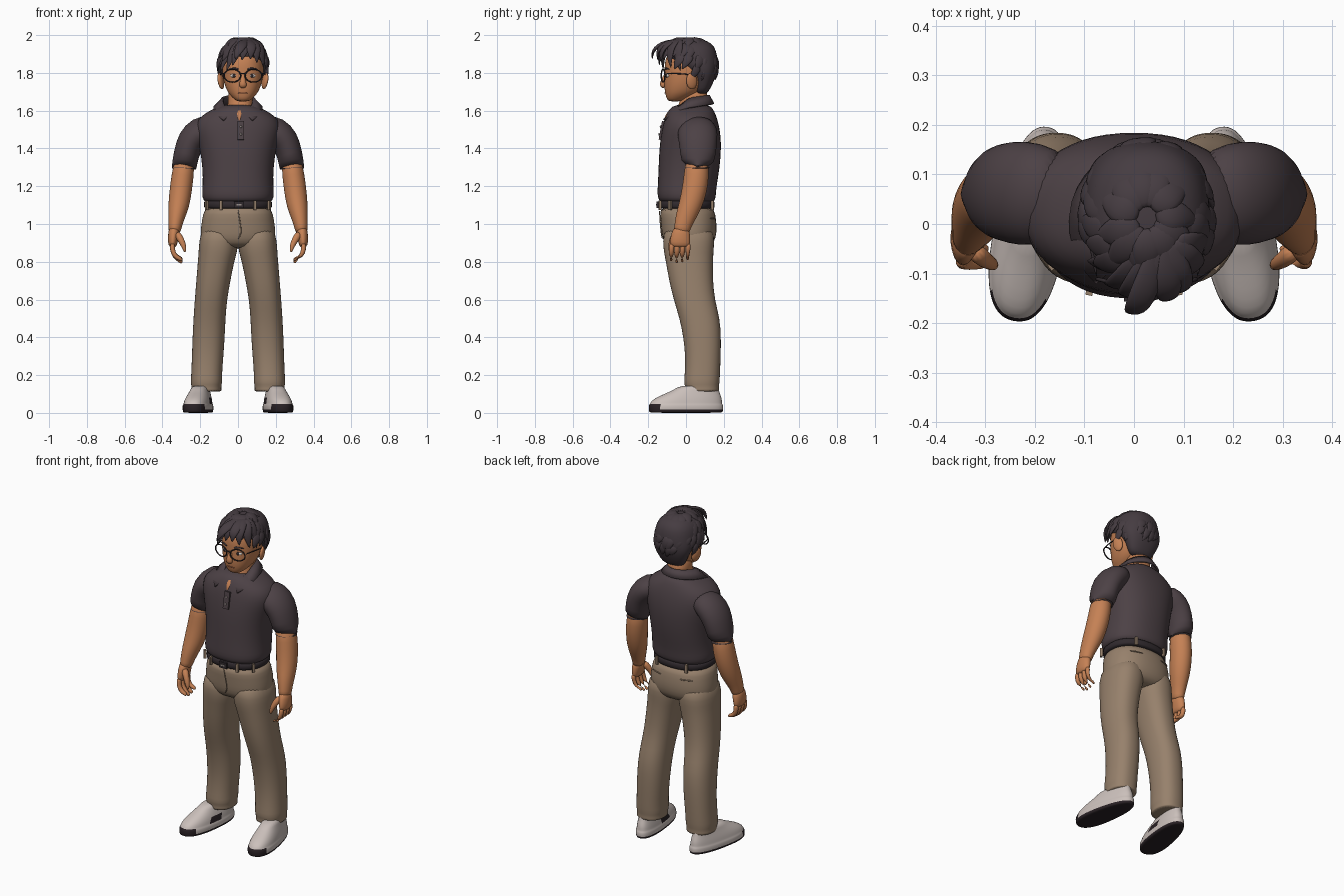
import bpy, bmesh, math, random
from mathutils import Vector as V, Matrix

random.seed(4)
cube = bpy.data.objects.get("Cube")
if cube:
    bpy.data.objects.remove(cube, do_unlink=True)


def paint(name, *rgb):
    m = bpy.data.materials.new(name)
    m.use_nodes = True
    m.diffuse_color = (*rgb, 1)
    m.node_tree.nodes["Principled BSDF"].inputs["Base Color"].default_value = (*rgb, 1)
    return m


skin = paint("warm skin", .56, .22, .09)
lips = paint("lip brown", .36, .12, .06)
hair = paint("dark hair", .06, .045, .053)
shirt = paint("charcoal shirt", .073, .053, .06)
khaki = paint("khaki cloth", .31, .22, .15)
leather = paint("black leather", .03, .023, .027)
shoe_white = paint("shoe off white", .6, .53, .5)
rubber = paint("dark rubber", .022, .015, .018)
lace_grey = paint("lace grey", .32, .28, .26)
eye_white = paint("eye white", .7, .64, .6)


# Shared builders: rings of points are skinned into smooth closed bodies
def ring(c, u, v, n=24, power=2.0):
    out = []
    for i in range(n):
        a = math.tau * i / n
        k, s = math.cos(a), math.sin(a)
        e = 2 / power
        out.append(c + u * math.copysign(abs(k) ** e, k) + v * math.copysign(abs(s) ** e, s))
    return out


def build(name, groups, mats, rule=None, matrix=None, level=1):
    bm = bmesh.new()
    for rings in groups:
        loops = [[bm.verts.new(p) for p in r] for r in rings]
        n = len(loops[0])
        for a, b in zip(loops, loops[1:]):
            for i in range(n):
                j = (i + 1) % n
                bm.faces.new((a[i], a[j], b[j], b[i]))
        bm.faces.new(loops[0])
        bm.faces.new(loops[-1])
    bmesh.ops.recalc_face_normals(bm, faces=bm.faces)
    for f in bm.faces:
        f.smooth = True
        if rule:
            f.material_index = rule(f.calc_center_median())
    if matrix:
        bm.transform(matrix)
    me = bpy.data.meshes.new(name)
    bm.to_mesh(me)
    bm.free()
    for m in mats:
        me.materials.append(m)
    ob = bpy.data.objects.new(name, me)
    bpy.context.collection.objects.link(ob)
    ob.modifiers.new("smooth", "SUBSURF").levels = level
    ob.modifiers["smooth"].render_levels = level
    return ob


def stack(rows, power=2.3, n=28):
    return [ring(V(((a + b) / 2, (c + d) / 2, z)), V(((b - a) / 2, 0, 0)), V((0, (d - c) / 2, 0)), n, power)
            for z, a, b, c, d in rows]


def sym(rows, cx=0):
    return [(z, cx - w, cx + w, a, b) for z, w, a, b in rows]


def tube(pts, radii, ref=(1, 0, 0), n=16):
    pts, ref, out = [V(p) for p in pts], V(ref), []
    for i, p in enumerate(pts):
        d = (pts[min(i + 1, len(pts) - 1)] - pts[max(i - 1, 0)]).normalized()
        u = (ref - d * ref.dot(d)).normalized()
        a, b = radii[i] if isinstance(radii, list) else (radii, radii)
        out.append(ring(p, u * a, d.cross(u) * b, n))
    return out


def ball(name, loc, size, mat, rot=(0, 0, 0)):
    bpy.ops.mesh.primitive_uv_sphere_add(segments=20, ring_count=12, radius=1, location=loc, rotation=rot)
    ob = bpy.context.object
    ob.name, ob.scale = name, size
    ob.data.materials.append(mat)
    bpy.ops.object.shade_smooth()


def box(name, loc, size, mat, rot=(0, 0, 0)):
    bpy.ops.mesh.primitive_cube_add(size=1, location=loc, rotation=rot)
    ob = bpy.context.object
    ob.name, ob.scale = name, size
    ob.data.materials.append(mat)


# Shirt body, placket and buttons
build("shirt_body", [stack(sym([
    (1.11, .16, -.12, .13), (1.122, .185, -.146, .155), (1.16, .193, -.153, .16), (1.2, .187, -.15, .162),
    (1.3, .188, -.146, .18), (1.4, .203, -.142, .187), (1.47, .222, -.133, .184), (1.53, .228, -.122, .174),
    (1.575, .195, -.107, .16), (1.607, .135, -.09, .145), (1.635, .085, -.06, .125)]))], [shirt])
box("placket", (.015, -.13, 1.495), (.036, .012, .1), shirt, (-.18, 0, 0))
for z in (1.475, 1.515):
    ball("button", (.015, -.157 + (z - 1.4) * .19, z), (.006, .004, .006), lace_grey)

# Collar: a folded strip open at the front
bm = bmesh.new()
pairs = []
for i in range(25):
    a = math.radians(-160 + i * 320 / 24)
    s, c, b = math.sin(a), math.cos(a), a * .9
    top = bm.verts.new((.08 * s, .02 + .1 * c, 1.665 + (.015 if c > 0 else .08) * c))
    fold = math.cos(b)
    low = bm.verts.new((.128 * math.sin(b), .145 * fold, 1.615 + (.02 if fold > 0 else .08) * fold))
    pairs.append((top, low))
for (a, b), (c, d) in zip(pairs, pairs[1:]):
    bm.faces.new((a, b, d, c)).smooth = True
me = bpy.data.meshes.new("collar")
bm.to_mesh(me)
bm.free()
me.materials.append(shirt)
collar = bpy.data.objects.new("collar", me)
bpy.context.collection.objects.link(collar)
fold = collar.modifiers.new("thickness", "SOLIDIFY")
fold.thickness, fold.offset = .012, 0

# Neck and the open throat
build("neck", [stack(sym([(1.56, .075, -.06, .11), (1.62, .068, -.045, .115), (1.67, .064, -.025, .115),
                          (1.74, .064, -.03, .11)], .012))], [skin])
build("throat", [stack(sym([(1.535, .004, -.123, -.05), (1.57, .02, -.112, -.03), (1.6, .034, -.095, 0),
                            (1.63, .04, -.06, .03)], .006))], [skin])

# Belt, buckle and trousers seat
build("belt", [stack(sym([(1.08, .176, -.142, .15), (1.085, .181, -.146, .153), (1.12, .181, -.146, .153),
                          (1.125, .176, -.142, .15)]))], [leather])
box("buckle", (.005, -.15, 1.102), (.05, .012, .036), leather)
box("buckle_pin", (.005, -.157, 1.102), (.026, .003, .008), lace_grey)
build("trousers_seat", [stack(sym([
    (1.1, .174, -.138, .146), (1.05, .186, -.138, .156), (1, .195, -.133, .163), (.95, .2, -.13, .163),
    (.9, .195, -.118, .15), (.87, .15, -.08, .115)]))], [khaki])
build("fly_seam", [tube([(.0, -.141, 1.08), (.012, -.136, 1), (.02, -.131, .95), (0, -.125, .92)], .003)], [khaki])

shoe_rows = sym([(0, .064, -.19, .19), (.004, .069, -.197, .196), (.014, .072, -.2, .2), (.042, .072, -.2, .2),
                 (.046, .067, -.193, .194), (.062, .065, -.188, .194), (.082, .06, -.158, .19),
                 (.103, .053, -.11, .182), (.122, .047, -.065, .176), (.148, .042, -.03, .17)])

for s, side in ((1, "left"), (-1, "right")):
    def flip(pts):
        return [(s * x, y, z) for x, y, z in pts]

    # Sleeve and arm
    build(side + "_sleeve", [tube(flip([
        (.13, .055, 1.52), (.2, .06, 1.495), (.25, .064, 1.445), (.274, .064, 1.37), (.286, .06, 1.298),
        (.287, .06, 1.288), (.286, .06, 1.305)]),
        [(.06, .085), (.08, .108), (.076, .104), (.068, .094), (.066, .085), (.064, .083), (.056, .068)], n=24)], [shirt])
    build(side + "_arm", [tube(flip([
        (.28, .06, 1.36), (.294, .055, 1.25), (.303, .045, 1.18), (.313, .024, 1.1), (.327, -.006, 1.03),
        (.334, -.02, .98), (.337, -.026, .95)]),
        [(.055, .062), (.06, .068), (.06, .068), (.058, .063), (.043, .053), (.035, .043), (.032, .044)])], [skin])

    # Hand with curled fingers and thumb
    parts = [tube(flip([(.335, -.022, .985), (.341, -.028, .945), (.346, -.032, .9), (.345, -.032, .875)]),
                  [(.03, .04), (.03, .052), (.026, .055), (.018, .05)])]
    for k in range(4):
        y, short = -.074 + k * .029, .012 * abs(k - 1.3)
        parts.append(tube(flip([(.346, y, .9), (.349, y - .003, .865), (.335, y - .005, .828),
                                (.305, y - .005, .8 + short), (.295, y - .004, .79 + short)]),
                          [(.014, .015)] * 3 + [(.012, .013), (.006, .007)], (1, 0, 1), 10))
    parts.append(tube(flip([(.328, -.05, .955), (.302, -.072, .918), (.285, -.082, .88), (.28, -.085, .848)]),
                      [(.022, .022), (.019, .018), (.014, .014), (.006, .007)], n=10))
    build(side + "_hand", parts, [skin])

    # Trouser leg with a soft hem
    leg = [(1, 0, .19, -.12, .15), (.9, -.002, .207, -.123, .15), (.85, .005, .209, -.117, .146),
           (.8, .02, .213, -.107, .143), (.7, .04, .221, -.09, .143), (.6, .058, .229, -.066, .152),
           (.5, .066, .236, -.034, .18), (.4, .07, .241, -.014, .186), (.3, .077, .244, -.003, .184),
           (.2, .085, .248, -.007, .18), (.16, .083, .251, -.012, .178), (.14, .089, .246, -.004, .174),
           (.118, .087, .249, -.006, .176), (.112, .089, .247, -.004, .174)]
    build(side + "_trouser_leg", [stack([(z, s * a, s * b, c, d) for z, a, b, c, d in leg])], [khaki])

    # Belt loops and back pocket welt
    for x, y, turn in ((.09, -.137, .2), (.165, -.085, .9), (.1, .14, -.2)):
        box(side + "_belt_loop", (s * x, y, 1.1), (.014, .014, .05), khaki, (0, 0, s * turn))
    build(side + "_pocket_welt", [tube(flip([(.06, .154, 1.03), (.1, .146, 1.03), (.14, .126, 1.03)]), .004, (0, 0, 1), 8)], [khaki])

    # Shoe: rubber sole, toe bumper and arch patch are chosen by position
    def shoe_rule(p):
        sole = p.z < .01 or (p.y < -.15 and p.z < .044)
        arch = abs(p.y) < .05 and .044 < p.z < .075 and p.x * s < 0
        return 1 if sole or arch else 0

    place = Matrix.Translation((s * .208, 0, 0)) @ Matrix.Rotation(s * .17, 4, "Z")
    last = [[V((p.x * (1 - .6 * p.y), p.y, p.z)) for p in r] for r in stack(shoe_rows, 2.4, 32)]
    build(side + "_shoe", [last], [shoe_white, rubber], shoe_rule, place)
    laces = []
    for k in range(5):
        y, z, w = -.115 + k * .022, .097 + k * .01, .024 + k * .002
        for d in (.008, -.008):
            laces.append(tube([(-w, y + d + .02, z - .012), (0, y, z + .004), (w, y - d + .02, z - .012)], .005, (0, 0, 1), 8))
    build(side + "_laces", laces, [lace_grey], None, place)

# Head
HX = .026
build("head", [stack(sym([
    (1.648, .028, -.088, -.03), (1.66, .046, -.102, 0), (1.685, .072, -.109, .05), (1.71, .087, -.114, .09),
    (1.75, .102, -.116, .12), (1.8, .11, -.112, .14), (1.85, .112, -.116, .145), (1.9, .102, -.1, .14),
    (1.94, .07, -.06, .1), (1.955, .03, -.02, .05)], HX), 2.2)], [skin])
build("nose", [tube([(HX, -.1, 1.805), (HX, -.113, 1.775), (HX, -.122, 1.745), (HX, -.122, 1.732), (HX, -.112, 1.722)],
                    [(.009, .008), (.011, .012), (.019, .018), (.021, .017), (.014, .008)])], [skin])
build("mouth", [tube([(HX - .027, -.105, 1.692), (HX, -.113, 1.695), (HX + .027, -.105, 1.692)], .004, (0, 0, 1), 8)], [lips])

frames = [tube([(HX - .012, -.128, 1.795), (HX, -.131, 1.798), (HX + .012, -.128, 1.795)], .004, (0, 0, 1), 8)]
for s, side in ((1, "left"), (-1, "right")):
    ball(side + "_ear", (HX + s * .117, .03, 1.757), (.014, .03, .044), skin, (.15, s * .15, s * .35))
    ball(side + "_eye", (HX + s * .047, -.097, 1.785), (.021, .009, .01), eye_white, (0, 0, s * .25))
    ball(side + "_iris", (HX + s * .046, -.103, 1.785), (.009, .006, .01), leather)
    build(side + "_brow", [tube([(HX + s * .02, -.11, 1.818), (HX + s * .05, -.107, 1.826), (HX + s * .08, -.087, 1.818)],
                                [(.006, .004), (.006, .004), (.003, .003)], (0, 0, 1), 8)], [hair])
    bpy.ops.mesh.primitive_torus_add(location=(HX + s * .056, -.121, 1.785), rotation=(math.pi / 2, 0, s * .22),
                                     major_radius=.045, minor_radius=.004, major_segments=32, minor_segments=8)
    rim = bpy.context.object
    rim.name, rim.scale = side + "_glasses_rim", (1, .76, 1)
    rim.data.materials.append(leather)
    bpy.ops.object.shade_smooth()
    frames.append(tube([(HX + s * .1, -.111, 1.797), (HX + s * .115, -.04, 1.797), (HX + s * .12, .03, 1.79)], .0035, (0, 0, 1), 8))
build("glasses_bridge_and_temples", frames, [leather])

# Hair: a close cap covered with leaf shaped locks
build("hair_cap", [stack(sym([
    (1.685, .06, .05, .11), (1.72, .083, .045, .13), (1.76, .1, .04, .15), (1.8, .12, .015, .162),
    (1.84, .126, -.04, .168), (1.87, .127, -.1, .168), (1.92, .12, -.115, .16), (1.955, .095, -.09, .14),
    (1.98, .05, -.04, .09)], HX))], [hair])
MID = V((HX, .012, 1.835))


def on_head(turn, lift, k):
    a, e = math.radians(turn), math.radians(lift)
    return MID + V((.127 * math.cos(e) * math.sin(a), .15 * math.cos(e) * math.cos(a), .148 * math.sin(e))) * k


def lock(a, b, c, width):
    pts = [a.lerp(b, t).lerp(b.lerp(c, t), t) for t in (0, .2, .4, .6, .8, 1)]
    sizes = [(width * w * .38, width * w) for w in (.45, .85, 1, .9, .6, .04)]
    return tube(pts, sizes, b - MID, 8)


locks = []
for start, end, limit, count, width in ((82, 38, 175, 12, .036), (55, 14, 140, 15, .033),
                                        (28, -10, 105, 13, .03), (6, -26, 72, 10, .025)):
    for i in range(count):
        turn = -limit + 2 * limit * i / (count - 1) + random.uniform(-5, 5)
        tip = end + random.uniform(-5, 5)
        locks.append(lock(on_head(turn - 8, start, .97), on_head(turn, (start + tip) / 2 + 4, 1.13),
                          on_head(turn + 10, tip, 1.07), width))
# Swept fringe
for x, y, z in ((-.095, -.075, 1.8), (-.06, -.12, 1.81), (-.03, -.14, 1.835), (-.015, -.178, 1.87), (.02, -.15, 1.865),
                (.065, -.15, 1.87), (.1, -.13, 1.85), (.135, -.08, 1.825), (.15, -.03, 1.81), (-.105, -.03, 1.82)):
    base = V((.055 + x * .2, -.03, 1.975))
    bend = V((base.x * .4 + x * .7, y * .95 - .03, 1.96))
    locks.append(lock(base, bend, V((x, y, z)), .032))
build("hair_locks", locks, [hair])
